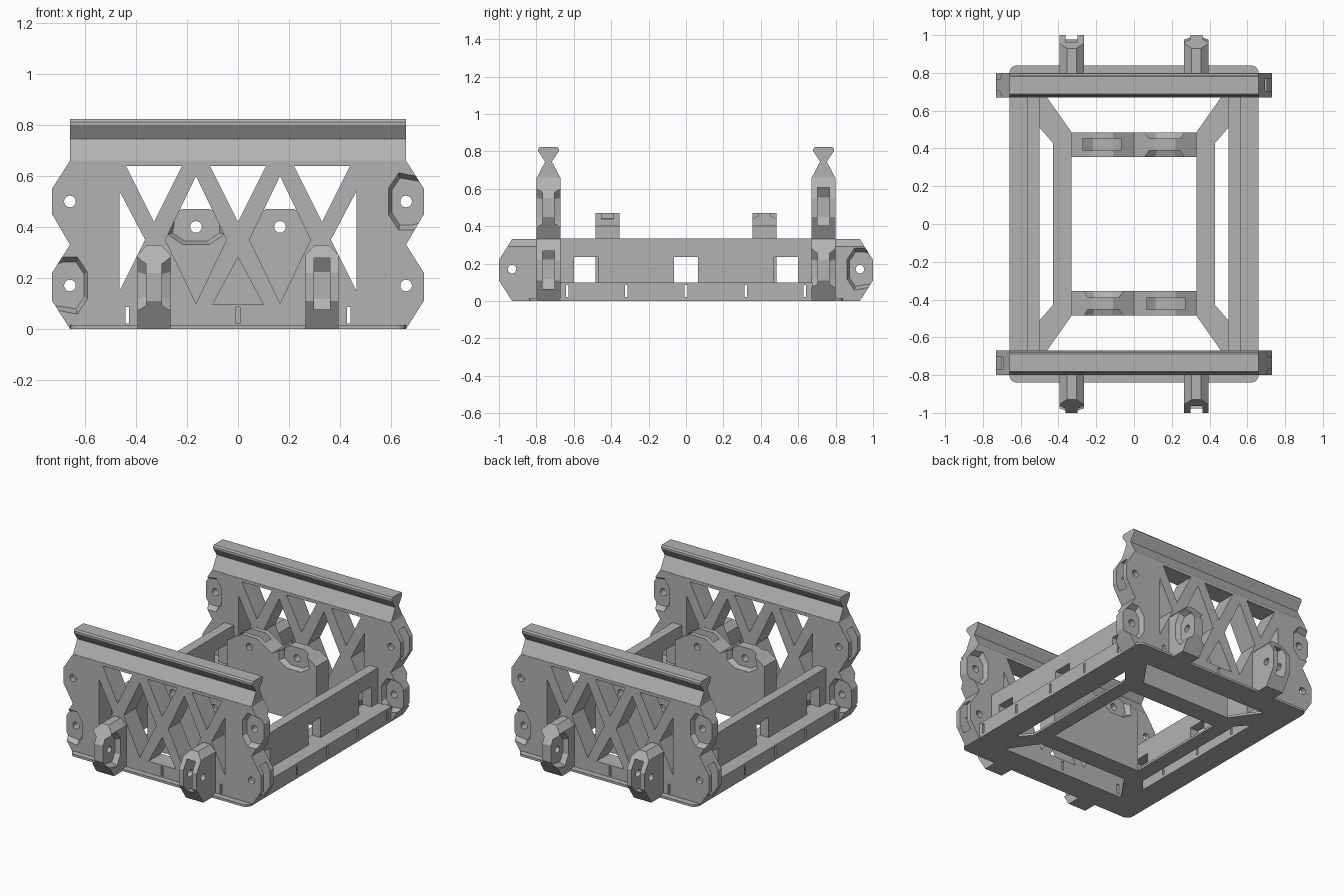
import bpy, bmesh, math
from mathutils import Matrix, Vector

cube = bpy.data.objects.get("Cube")
if cube:
    bpy.data.objects.remove(cube, do_unlink=True)

grey = bpy.data.materials.new("plain_grey")
grey.use_nodes = True
tone = (0.45, 0.45, 0.45, 1)
grey.diffuse_color = tone
for node in grey.node_tree.nodes:
    if node.type == 'BSDF_PRINCIPLED':
        node.inputs["Base Color"].default_value = tone


def place(axis, a, b, depth):
    return {'x': (depth, a, b), 'y': (a, depth, b), 'z': (a, b, depth)}[axis]


def prism(name, axis, poly, lo, hi, poly_hi=None, chamfer=None):
    """Extrude a 2D outline along an axis, optionally to a second outline."""
    bm = bmesh.new()
    low = [bm.verts.new(place(axis, a, b, lo)) for a, b in poly]
    high = [bm.verts.new(place(axis, a, b, hi)) for a, b in (poly_hi or poly)]
    bm.faces.new(low)
    bm.faces.new(high)
    n = len(poly)
    for i in range(n):
        j = (i + 1) % n
        bm.faces.new((low[i], low[j], high[j], high[i]))
    bmesh.ops.recalc_face_normals(bm, faces=bm.faces[:])
    if chamfer:
        top = max(v.co.z for v in bm.verts)
        edges = [e for e in bm.edges
                 if all(v.co.z > top - 0.001 for v in e.verts)
                 and abs(e.verts[0].co.y - e.verts[1].co.y) > 0.01]
        bmesh.ops.bevel(bm, geom=edges, offset=chamfer, segments=1, affect='EDGES')
    mesh = bpy.data.meshes.new(name)
    bm.to_mesh(mesh)
    bm.free()
    mesh.materials.append(grey)
    obj = bpy.data.objects.new(name, mesh)
    bpy.context.scene.collection.objects.link(obj)
    return obj


def rect(a0, a1, b0, b1):
    return [(a0, b0), (a1, b0), (a1, b1), (a0, b1)]


def cut(obj, cutters):
    """Subtract the cutters one by one, then drop them."""
    for c in cutters:
        c.hide_render = True
        mod = obj.modifiers.new("cut", 'BOOLEAN')
        mod.operation = 'DIFFERENCE'
        mod.solver = 'EXACT'
        mod.object = c
        bpy.context.view_layer.update()
        with bpy.context.temp_override(object=obj, active_object=obj):
            bpy.ops.object.modifier_apply(modifier=mod.name)
        bpy.data.objects.remove(c, do_unlink=True)


HALF = 0.065     # half thickness of every jointed part
TONGUE = 0.032   # half thickness of the joint tongue
SHAPE = [(-.115, -.03), (-.055, -.07), (.055, -.07), (.115, -.03),
         (.115, .03), (.09, .1), (-.09, .1)]


def joint(axis, centre, out, mid, tongue):
    """Cutters for a bolted joint: a tongue, or the slot that receives it."""
    c, v = Vector(centre), Vector(out)
    u = Vector((v.y, -v.x))

    def outline(k):
        return [tuple(c + u * (p * k) + v * (q * (k if q < 0.05 else 1))) for p, q in SHAPE]

    hole = [(c.x + 0.023 * math.cos(i * math.pi / 8), c.y + 0.023 * math.sin(i * math.pi / 8))
            for i in range(16)]
    tools = [prism("hole_cutter", axis, hole, mid - 0.1, mid + 0.1)]
    if tongue:
        for s in (-1, 1):
            tools.append(prism("cheek_cutter", axis, outline(0.8), mid + s * TONGUE,
                               mid + s * (HALF + 0.005), outline(1)))
    else:
        tools.append(prism("slot_cutter", axis, outline(0.95), mid - TONGUE, mid + TONGUE))
    return tools


pairs = []   # parts repeated by a half turn about z
MID = -0.735

# end plate with two ears on each side
side = [(.66, 0), (.73, .11), (.73, .22), (.66, .33), (.73, .45), (.73, .55), (.66, .66)]
plate = prism("end_plate", 'y', side + [(-x, z) for x, z in reversed(side)],
              MID - HALF, MID + HALF)
holes = [[(x - .11, .64), (x, .42), (x + .11, .64)] for x in (-.33, 0, .33)]
holes += [[(x, .6), (x - .12, .35), (x, .1), (x + .12, .35)] for x in (-.165, .165)]
holes += [[(s * .465, .54), (s * .365, .35), (s * .465, .15)] for s in (-1, 1)]
holes += [[(-.1, .095), (.1, .095), (0, .28)]]
holes += [rect(x - .007, x + .007, .02, .085) for x in (-.435, 0, .435)]
tools = [prism("truss_cutter", 'y', h, MID - 0.1, MID + 0.1) for h in holes]
for s in (-1, 1):
    for z in (.17, .5):
        tools += joint('y', (s * .66, z), (s, 0), MID, (s > 0) == (z > .3))
cut(plate, tools)
pairs.append(plate)

# dovetail rail along the plate's top
half = [(HALF, .655), (.018, .745), (.055, .8), (.055, .812), (.047, .823)]
rail = [(MID + w, z) for w, z in half] + [(MID - w, z) for w, z in reversed(half)]
pairs.append(prism("top_rail", 'x', rail, -.66, .66))

# two outward lugs, one with a tongue and one with a slot
lug = [(-.78, 0), (-.93, 0), (-1, .11), (-1, .22), (-.93, .33), (-.78, .33)]
for x in (-.33, .33):
    part = prism("tongue_lug" if x < 0 else "slot_lug", 'x', lug, x - HALF, x + HALF,
                 chamfer=0.04)
    cut(part, joint('x', (-.93, .17), (-1, 0), x, x < 0))
    pairs.append(part)

# inner cross board with two upward ears
B = -0.42
board = prism("cross_board", 'y',
              [(-.33, 0), (.33, 0), (.33, .4), (.22, .47), (.11, .47), (0, .4),
               (-.11, .47), (-.22, .47), (-.33, .4)], B - HALF, B + HALF)
cut(board, joint('y', (-.165, .4), (0, 1), B, True) + joint('y', (.165, .4), (0, 1), B, False))
pairs.append(board)

# side beam: low ledge with slits and a tall wall with windows
ledge = prism("side_ledge", 'z', rect(.5, .66, -.68, .68), 0, .1)
cut(ledge, [prism("slit_cutter", 'x', rect(y - .007, y + .007, .02, .085), .4, .8)
            for y in (-.635, -.32, 0, .32, .635)])
wall = prism("side_wall", 'z', rect(.5, .565, -.68, .68), .095, .335)
cut(wall, [prism("window_cutter", 'x', rect(y - .065, y + .065, .1, .235), .4, .8)
           for y in (-.535, 0, .535)])
pairs += [ledge, wall]

# thin floor frame with rounded corners
corners = []
for k, (sx, sy) in enumerate(((1, 1), (-1, 1), (-1, -1), (1, -1))):
    for i in range(5):
        t = (k + i / 4) * math.pi / 2
        corners.append((sx * .62 + .04 * math.cos(t), sy * .8 + .04 * math.sin(t)))
floor = prism("floor_frame", 'z', corners, 0, .015)
openings = [rect(-.33, .33, -.355, .355)]
for s in (-1, 1):
    openings.append([(s * .5, .51), (s * .43, .43), (s * .43, -.43), (s * .5, -.51)])
    openings.append([(-.33, s * .485), (.33, s * .485), (.46, s * .67), (-.46, s * .67)])
cut(floor, [prism("floor_cutter", 'z', o, -.05, .05) for o in openings])

# opposite copies
turn = Matrix.Rotation(math.pi, 4, 'Z')
for obj in pairs:
    twin = obj.copy()
    twin.data = obj.data.copy()
    twin.data.transform(turn)
    twin.name = obj.name + "_opposite"
    bpy.context.scene.collection.objects.link(twin)
